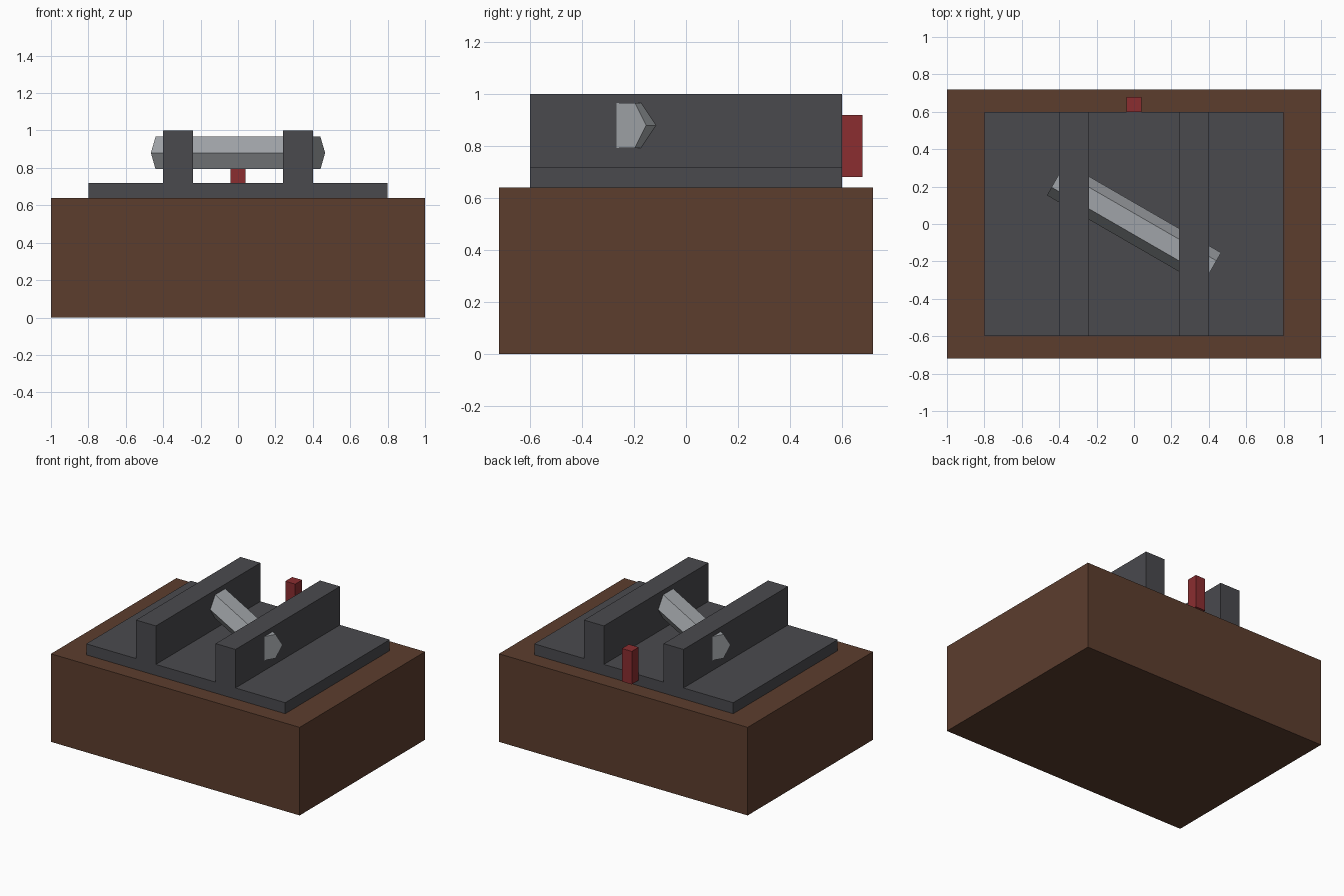
import bpy
from math import radians

cube = bpy.data.objects.get("Cube")
if cube:
    bpy.data.objects.remove(cube, do_unlink=True)


def make_material(name, rgb):
    mat = bpy.data.materials.new(name)
    mat.use_nodes = True
    color = (*rgb, 1.0)
    mat.diffuse_color = color
    bsdf = next(n for n in mat.node_tree.nodes if n.type == "BSDF_PRINCIPLED")
    bsdf.inputs["Base Color"].default_value = color
    return mat


wood = make_material("dark brown wood", (0.107, 0.047, 0.027))
iron = make_material("dark grey iron", (0.068, 0.068, 0.076))
steel = make_material("light grey steel", (0.352, 0.371, 0.392))
red = make_material("dark red paint", (0.258, 0.027, 0.030))


def box(name, size, center, mat):
    bpy.ops.mesh.primitive_cube_add(size=1, location=center)
    obj = bpy.context.object
    obj.name = name
    obj.scale = size
    bpy.ops.object.transform_apply(location=False, rotation=False, scale=True)
    obj.data.materials.append(mat)
    return obj


# Wooden block and the metal plate on top
box("base_block", (2.0, 1.44, 0.64), (0, 0, 0.32), wood)
box("top_plate", (1.6, 1.2, 0.08), (0, 0, 0.68), iron)

# Pair of upright rails
for side, name in ((1, "left_rail"), (-1, "right_rail")):
    box(name, (0.16, 1.2, 0.28), (side * 0.32, 0, 0.86), iron)

# Hexagonal pin through both rails, with a corner pointing up
bpy.ops.mesh.primitive_cylinder_add(vertices=6, radius=0.1, depth=0.96,
                                    location=(0, 0, 0.88),
                                    rotation=(0, radians(90), 0))
pin = bpy.context.object
pin.name = "cross_pin"
# Turn a vertex to the top if the primitive starts on a flat
top = max((pin.matrix_basis @ v.co).z for v in pin.data.vertices)
if top < 0.97:
    pin.rotation_euler = (radians(30), radians(90), 0)
pin.data.materials.append(steel)

# Red lever at the back edge of the plate
box("back_lever", (0.08, 0.08, 0.24), (0, 0.64, 0.80), red)
